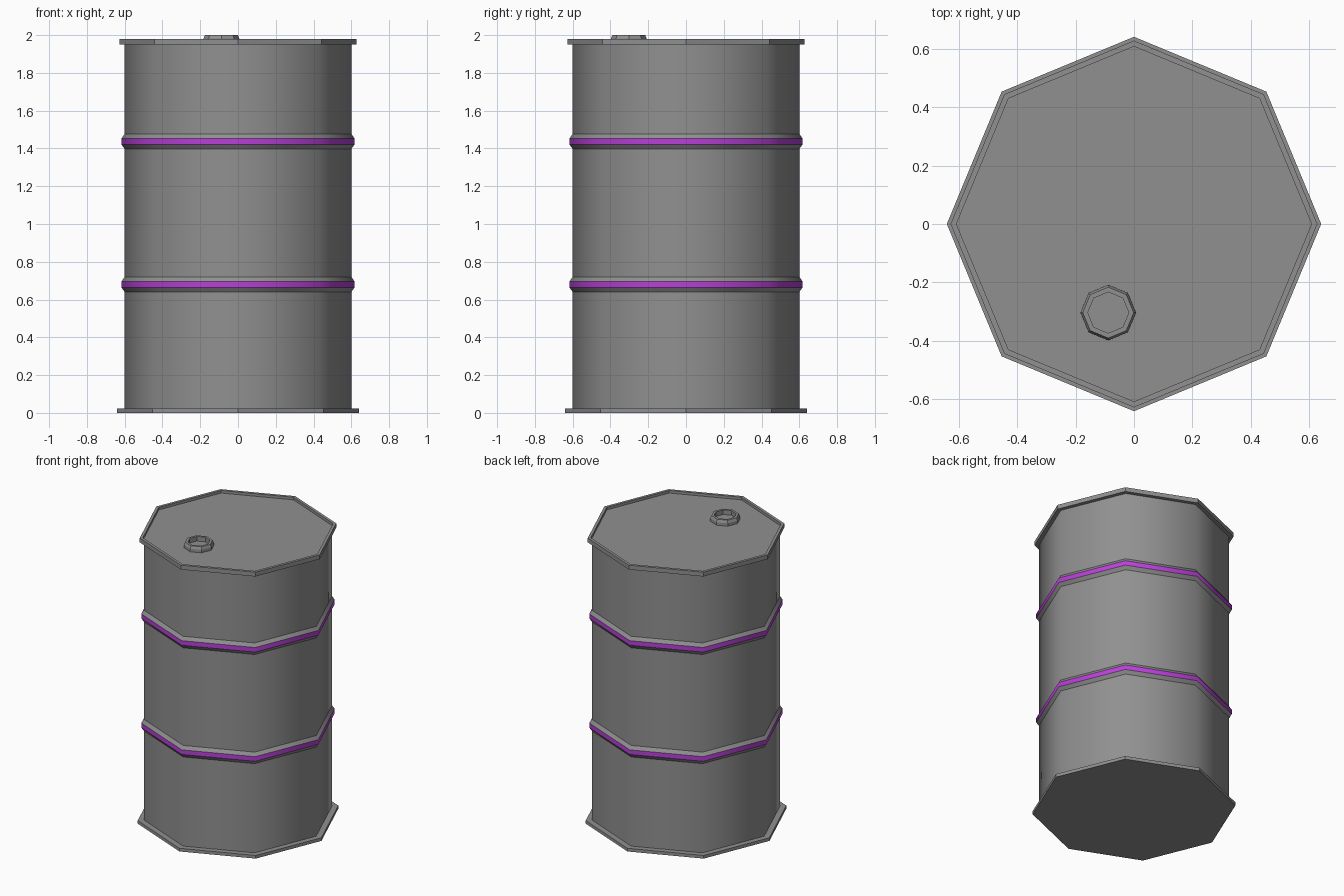
import bpy, bmesh, math

SIDES = 8

cube = bpy.data.objects.get("Cube")
if cube:
    bpy.data.objects.remove(cube, do_unlink=True)


def material(name, rgb):
    mat = bpy.data.materials.new(name)
    mat.use_nodes = True
    mat.diffuse_color = (*rgb, 1)
    mat.node_tree.nodes["Principled BSDF"].inputs["Base Color"].default_value = (*rgb, 1)
    return mat


grey = material("steel grey", (0.28, 0.28, 0.28))
purple = material("purple paint", (0.48, 0.05, 0.69))


def lathe(name, profile, centre=(0, 0), smooth=True, stripe=None, cap_start=False, cap_end=False):
    """Revolve (radius, z) points into an octagonal part; stripe is the profile segment painted purple."""
    bm = bmesh.new()
    rings = []
    for r, z in profile:
        angles = [math.tau * i / SIDES for i in range(SIDES)]
        rings.append([bm.verts.new((r * math.cos(a), r * math.sin(a), z)) for a in angles])
    for seg, (low, high) in enumerate(zip(rings, rings[1:])):
        for i in range(SIDES):
            j = (i + 1) % SIDES
            face = bm.faces.new((low[i], low[j], high[j], high[i]))
            face.smooth = smooth
            face.material_index = int(seg == stripe)
    if cap_start:
        bm.faces.new(rings[0][::-1])
    if cap_end:
        bm.faces.new(rings[-1])
    # Rounded around the drum, crisp along the horizontal creases
    for edge in bm.edges:
        a, b = edge.verts
        if abs(a.co.z - b.co.z) < 1e-5 and abs(a.co.xy.length - b.co.xy.length) < 1e-5:
            edge.smooth = False
    mesh = bpy.data.meshes.new(name)
    bm.to_mesh(mesh)
    bm.free()
    mesh.materials.append(grey)
    mesh.materials.append(purple)
    obj = bpy.data.objects.new(name, mesh)
    obj.location = (*centre, 0)
    bpy.context.collection.objects.link(obj)
    return obj


# Drum wall
lathe("drum_wall", [(0.60, 0.02), (0.60, 1.95)])

# Flat base flange
lathe("base_flange", [(0.64, 0), (0.64, 0.022), (0.60, 0.022)], smooth=False, cap_start=True)

# Lid with raised rim around a shallow recess
lathe("lid", [(0.60, 1.95), (0.627, 1.95), (0.627, 1.98), (0.607, 1.98), (0.607, 1.962)],
      smooth=False, cap_end=True)

# Reinforcing bands with a painted crest
for name, z in (("lower_band", 0.68), ("upper_band", 1.437)):
    lathe(name, [(0.60, z - 0.04), (0.617, z - 0.016), (0.617, z + 0.016), (0.60, z + 0.04)], stripe=1)

# Hollow filler bung
lathe("filler_bung", [(0.095, 1.962), (0.095, 1.982), (0.087, 2.0), (0.07, 2.0), (0.07, 1.968)],
      centre=(-0.088, -0.303), smooth=False, cap_end=True)
